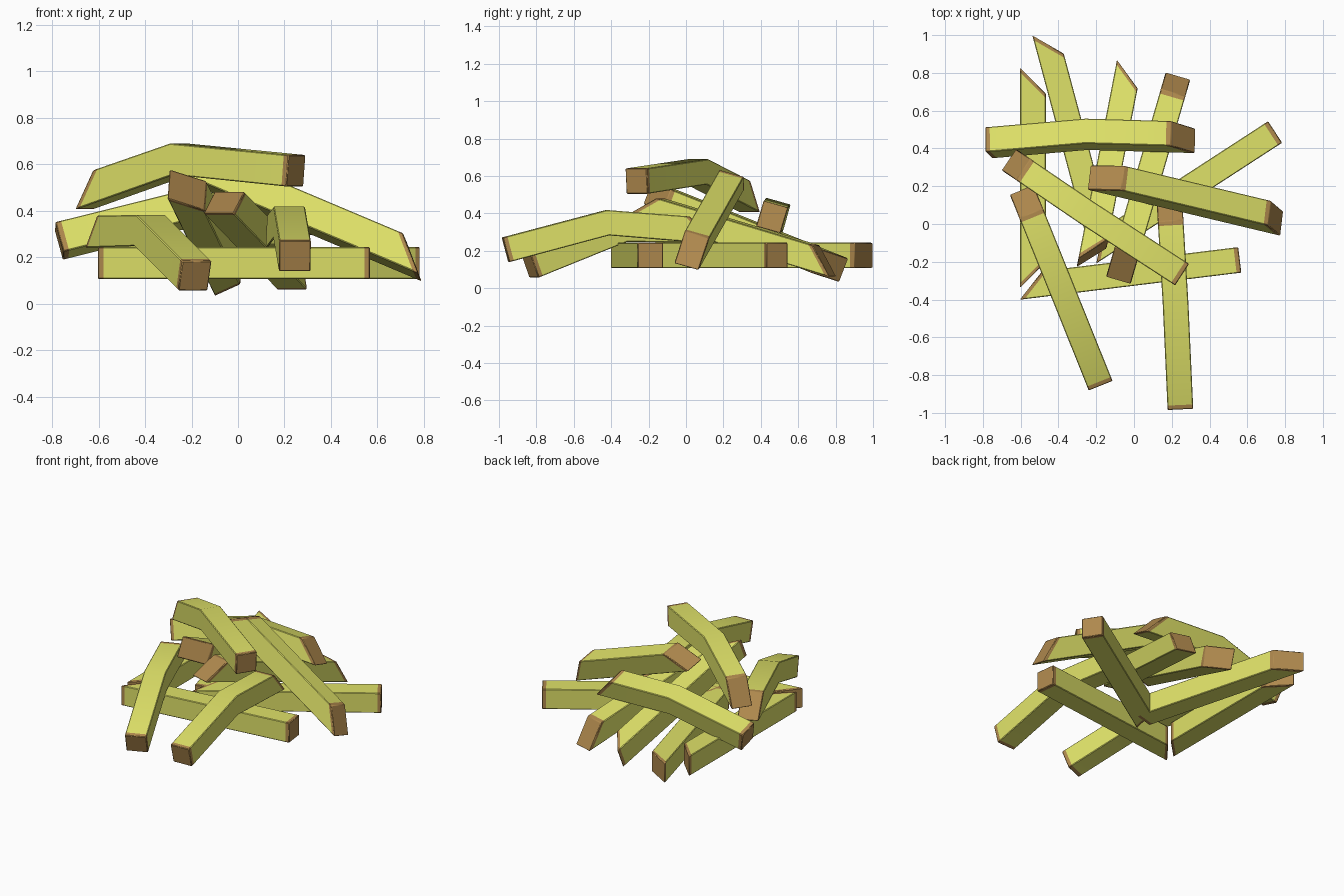
import bpy, bmesh, math
from mathutils import Vector

if "Cube" in bpy.data.objects:
    bpy.data.objects.remove(bpy.data.objects["Cube"])

H = 0.068      # half width of a fry
CAP = 0.025    # length of the browned tip


def material(name, rgb):
    m = bpy.data.materials.new(name)
    m.diffuse_color = (*rgb, 1)
    m.use_nodes = True
    m.node_tree.nodes["Principled BSDF"].inputs["Base Color"].default_value = m.diffuse_color
    return m


YELLOW = material("potato_yellow", (0.74, 0.76, 0.14))
BROWN = material("browned_end", (0.43, 0.25, 0.075))


def frame(d, roll):
    """Side and up axes for a direction, tilted sideways by roll."""
    side = d.cross(Vector((0, 0, 1))).normalized()
    hint = Vector((0, 0, 1)) - side * roll
    up = (hint - d * hint.dot(d)).normalized()
    return d.cross(up), up


def fry(name, points, cut0=(0, 0), cut1=(0, 0), roll=0.0):
    """Square bar along points; cuts slant the end faces (up, side)."""
    pts = [Vector(p) for p in points]
    dirs = [(b - a).normalized() for a, b in zip(pts, pts[1:])]
    corners = [(-H, -H), (H, -H), (H, H), (-H, H)]

    def end_ring(p, d, out, cut, inset):
        side, up = frame(d, roll)
        return [p + side * s + up * u + out * (cut[0] * u + cut[1] * s - inset)
                for s, u in corners]

    d0, d1 = dirs[0], dirs[-1]
    rings = [end_ring(pts[0], d0, -d0, cut0, 0), end_ring(pts[0], d0, -d0, cut0, CAP)]
    for i in range(1, len(pts) - 1):
        mid = (dirs[i - 1] + dirs[i]).normalized()
        rings.append(end_ring(pts[i], mid, mid, (0, 0), 0))
    rings += [end_ring(pts[-1], d1, d1, cut1, CAP), end_ring(pts[-1], d1, d1, cut1, 0)]

    bm = bmesh.new()
    vr = [[bm.verts.new(v) for v in r] for r in rings]
    last = len(vr) - 2
    for i in range(last + 1):
        for j in range(4):
            k = (j + 1) % 4
            f = bm.faces.new((vr[i][j], vr[i][k], vr[i + 1][k], vr[i + 1][j]))
            f.material_index = 1 if i in (0, last) else 0
    for r in (vr[0], vr[-1]):
        bm.faces.new(r).material_index = 1
    bmesh.ops.recalc_face_normals(bm, faces=bm.faces)
    me = bpy.data.meshes.new(name)
    bm.to_mesh(me)
    bm.free()
    me.materials.append(YELLOW)
    me.materials.append(BROWN)
    ob = bpy.data.objects.new(name, me)
    bpy.context.collection.objects.link(ob)
    # soften the long edges slightly
    bev = ob.modifiers.new("edge", 'BEVEL')
    bev.width = 0.004
    bev.segments = 1
    bev.limit_method = 'ANGLE'
    bev.angle_limit = math.radians(35)
    bpy.context.view_layer.objects.active = ob
    ob.select_set(True)
    bpy.ops.object.shade_smooth_by_angle(angle=math.radians(30))
    ob.select_set(False)


LEFT, RIGHT, LOW = (0, -1), (0, 1), (-1, 0)   # side on which a cut end is longest
Z = 0.175                                     # height of the flat bottom layer

# bottom layer, lying flat
fry("flat_fry_front", [(-0.545, -0.325, Z), (0.56, -0.19, Z)], cut0=RIGHT)
fry("flat_fry_left", [(-0.535, -0.27, Z), (-0.535, 0.76, Z)], LEFT, LEFT)
fry("flat_fry_back", [(-0.17, -0.115, Z), (-0.455, 0.95, Z)], cut1=LEFT)
fry("flat_fry_right", [(-0.18, -0.115, Z), (0.747, 0.487, Z)], cut0=RIGHT)

# straight fries leaning on the pile
fry("leaning_fry_back", [(-0.22, -0.155, 0.49), (-0.04, 0.77, 0.12)], LEFT, LEFT)
fry("leaning_fry_back_right", [(-0.06, -0.22, 0.435), (0.22, 0.74, 0.145)], LOW, LOW)
fry("leaning_fry_right", [(-0.15, 0.245, 0.58), (0.75, 0.03, 0.2)], LOW, LOW, 0.28)

# bent fries
fry("bent_fry_back", [(-0.77, 0.43, 0.27), (-0.25, 0.475, 0.4), (0.26, 0.46, 0.38)],
    cut1=LOW, roll=0.28)
fry("bent_fry_top", [(0.25, -0.265, 0.572), (-0.25, 0.06, 0.622), (-0.625, 0.315, 0.49)], cut1=LOW)
fry("bent_fry_front_right", [(0.245, -0.965, 0.205), (0.22, -0.42, 0.35), (0.19, 0.08, 0.31)], cut1=LOW)
fry("bent_fry_front_left", [(-0.185, -0.835, 0.12), (-0.38, -0.35, 0.315), (-0.57, 0.12, 0.31)], cut1=LOW)
